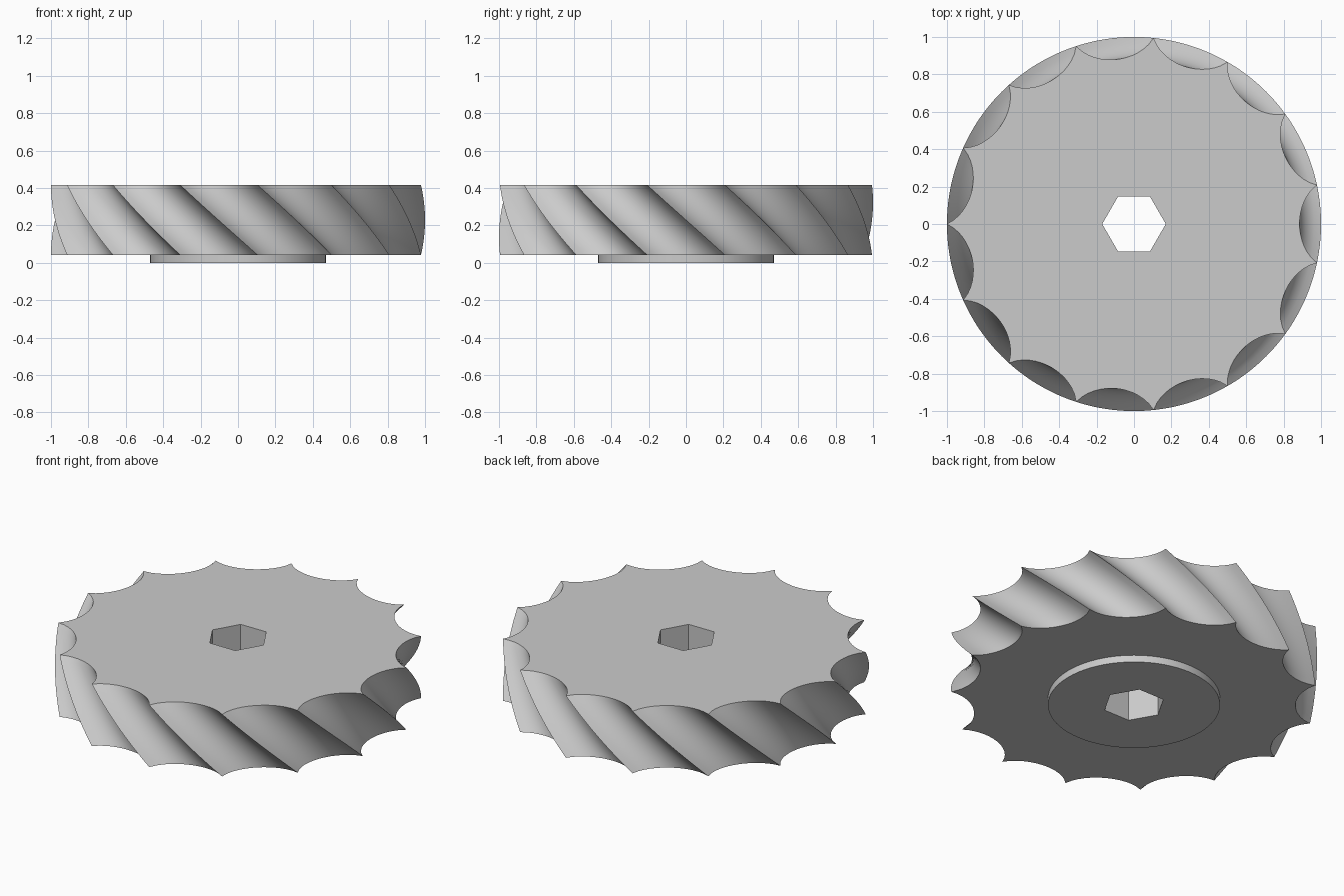
import bpy
import bmesh
from math import sin, cos, pi, sqrt, radians, atan2, hypot

if "Cube" in bpy.data.objects:
    bpy.data.objects.remove(bpy.data.objects["Cube"])

TEETH = 15
PITCH = 2 * pi / TEETH
HUB_Z, BASE_Z, TOP_Z = 0.0, 0.042, 0.416
SEGMENTS, LAYERS = 14, 16

steel = bpy.data.materials.new("plain grey metal")
steel.use_nodes = True
GREY = (0.6, 0.6, 0.6, 1)
steel.diffuse_color = GREY
steel.node_tree.nodes["Principled BSDF"].inputs["Base Color"].default_value = GREY


def ring(bm, points, z):
    return [bm.verts.new((x, y, z)) for x, y in points]


def circle(radius, count):
    return [(radius * cos(2 * pi * i / count), radius * sin(2 * pi * i / count))
            for i in range(count)]


def wall(bm, low, high, inward=False):
    n = len(low)
    for i in range(n):
        j = (i + 1) % n
        quad = [low[i], low[j], high[j], high[i]]
        bm.faces.new(quad[::-1] if inward else quad)


def cap(bm, outer, inner, up):
    """Flat face between two closed rings."""
    edges = []
    for loop in (outer, inner):
        for a, b in zip(loop, loop[1:] + loop[:1]):
            edges.append(bm.edges.get((a, b)) or bm.edges.new((a, b)))
    made = bmesh.ops.triangle_fill(bm, edges=edges, use_beauty=True)["geom"]
    for face in made:
        if isinstance(face, bmesh.types.BMFace):
            face.normal_update()
            if face.normal.z * up < 0:
                face.normal_flip()


def finish(bm, name):
    mesh = bpy.data.meshes.new(name)
    bm.to_mesh(mesh)
    bm.free()
    obj = bpy.data.objects.new(name, mesh)
    bpy.context.collection.objects.link(obj)
    mesh.materials.append(steel)
    bpy.ops.object.select_all(action="DESELECT")
    obj.select_set(True)
    bpy.context.view_layer.objects.active = obj
    bpy.ops.object.shade_smooth_by_angle(angle=radians(30))
    return obj


def fluted_profile(twist):
    """Rim of sharp tips joined by hollow elliptical scallops."""
    half, tip, floor, a = sin(PITCH / 2), cos(PITCH / 2), 0.885, 0.24
    b = (tip - floor) / (1 - sqrt(1 - (half / a) ** 2))
    points = []
    for tooth in range(TEETH):
        for s in range(SEGMENTS):
            y = half * (2 * s / SEGMENTS - 1)
            x = floor + b * (1 - sqrt(1 - (y / a) ** 2))
            angle = atan2(y, x) + tooth * PITCH + twist
            points.append((hypot(x, y) * cos(angle), hypot(x, y) * sin(angle)))
    return points


bore = circle(0.17, 6)
hub_circle = circle(0.47, 72)

# Helical fluted wheel, turning one tooth pitch over its height
bm = bmesh.new()
rings = []
for k in range(LAYERS + 1):
    t = k / LAYERS
    rings.append(ring(bm, fluted_profile(PITCH * (1 - t)),
                      BASE_Z + (TOP_Z - BASE_Z) * t))
for low, high in zip(rings, rings[1:]):
    wall(bm, low, high)
cap(bm, rings[-1], ring(bm, bore, TOP_Z), 1)
cap(bm, rings[0], ring(bm, hub_circle, BASE_Z), -1)
finish(bm, "fluted_wheel")

# Raised round hub underneath, with the hexagonal bore through everything
bm = bmesh.new()
hub_low, hub_high = ring(bm, hub_circle, HUB_Z), ring(bm, hub_circle, BASE_Z)
bore_low, bore_high = ring(bm, bore, HUB_Z), ring(bm, bore, TOP_Z)
wall(bm, hub_low, hub_high)
wall(bm, bore_low, bore_high, inward=True)
cap(bm, hub_low, bore_low, -1)
finish(bm, "hub_with_hex_bore")
